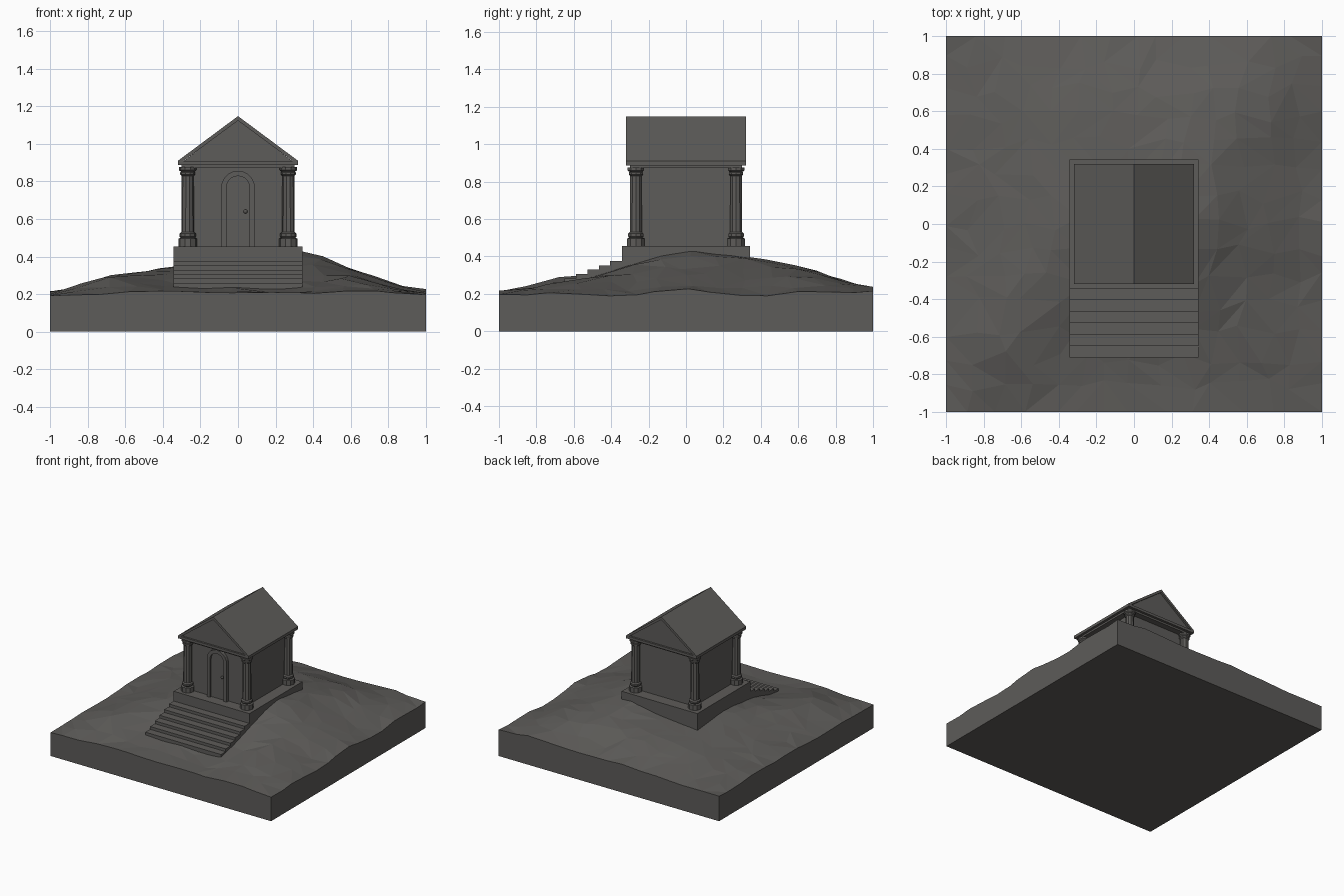
import bpy, bmesh, math, random

if "Cube" in bpy.data.objects:
    bpy.data.objects.remove(bpy.data.objects["Cube"])

random.seed(4)
stone = bpy.data.materials.new("dark grey stone")
stone.diffuse_color = (0.11, 0.106, 0.1, 1)
stone.use_nodes = True
stone.node_tree.nodes["Principled BSDF"].inputs["Base Color"].default_value = stone.diffuse_color


def finish(name, bm):
    bmesh.ops.recalc_face_normals(bm, faces=bm.faces)
    me = bpy.data.meshes.new(name)
    bm.to_mesh(me)
    bm.free()
    me.materials.append(stone)
    ob = bpy.data.objects.new(name, me)
    bpy.context.collection.objects.link(ob)
    return ob


def prism(name, profile, y0, y1):
    """Extrude an (x, z) outline from y0 to y1."""
    bm = bmesh.new()
    f = bm.faces.new([bm.verts.new((x, y0, z)) for x, z in profile])
    ext = bmesh.ops.extrude_face_region(bm, geom=[f])["geom"]
    bmesh.ops.translate(bm, vec=(0, y1 - y0, 0),
                        verts=[g for g in ext if isinstance(g, bmesh.types.BMVert)])
    return finish(name, bm)


def box(name, x0, x1, y0, y1, z0, z1):
    return prism(name, [(x0, z0), (x1, z0), (x1, z1), (x0, z1)], y0, y1)


def arch(half, spring, base, n=10):
    return [(half * math.cos(math.pi * i / n), spring + half * math.sin(math.pi * i / n))
            for i in range(n + 1)] + [(-half, base), (half, base)]


# Hill: coarse control heights (rows front to back), smoothly interpolated
H = [[.195, .205, .215, .21, .205, .215, .195],
     [.20, .29, .24, .235, .24, .26, .20],
     [.20, .30, .32, .30, .345, .285, .19],
     [.21, .28, .35, .35, .43, .31, .225],
     [.21, .27, .32, .35, .40, .30, .19],
     [.21, .25, .29, .32, .33, .30, .215],
     [.20, .21, .22, .23, .22, .235, .21]]


def cubic(p, t):
    a, b, c, d = p
    return b + .5 * t * (c - a + t * (2*a - 5*b + 4*c - d + t * (3*(b - c) + d - a)))


def sample(row, u):
    i = min(int(u), 5)
    return cubic([row[max(0, min(6, i + k))] for k in (-1, 0, 1, 2)], u - i)


def height(x, y):
    return sample([sample(r, (x + 1) * 3) for r in H], (y + 1) * 3)


N = 14
bm = bmesh.new()
top = []
for j in range(N + 1):
    row = []
    for i in range(N + 1):
        x, y = -1 + 2 * i / N, -1 + 2 * j / N
        if 0 < i < N:
            x += random.uniform(-.04, .04)
        if 0 < j < N:
            y += random.uniform(-.04, .04)
        z = height(x, y)
        if max(abs(x), abs(y)) > .5:
            z += random.uniform(-.006, .006)
        row.append(bm.verts.new((x, y, z)))
    top.append(row)
for j in range(N):
    for i in range(N):
        a, b, c, d = top[j][i], top[j][i+1], top[j+1][i+1], top[j+1][i]
        if random.random() < .5:
            a, b, c, d = b, c, d, a
        bm.faces.new((a, b, c))
        bm.faces.new((a, c, d))
# Straight cut sides and flat bottom of the hill
rim = (top[0][:] + [r[N] for r in top[1:]] + top[N][N-1::-1]
       + [top[j][0] for j in range(N - 1, 0, -1)])
low = [bm.verts.new((v.co.x, v.co.y, 0)) for v in rim]
for k in range(len(rim)):
    m = (k + 1) % len(rim)
    bm.faces.new((rim[k], rim[m], low[m], low[k]))
bm.faces.new(low)
finish("hill", bm)

# Podium and stairs
box("podium", -.343, .343, -.343, .343, .15, .455)
for k in range(6):
    box("step", -.343, .343, -.405 - .061 * k, -.34, .15, .375 - .023 * k)

# Walls, frieze and gable
box("walls", -.25, .25, -.25, .25, .45, .88)
box("frieze", -.3, .3, -.3, .3, .872, .89)
box("cornice", -.32, .32, -.32, .32, .887, .908)
prism("gable", [(-.3, .9), (.3, .9), (0, 1.13)], -.305, .305)
for s in (-1, 1):
    prism("roof_slope", [(0, 1.148), (s * .32, .91), (s * .32, .888), (0, 1.124)], -.32, .32)

# Corner columns: faceted lathe profile (radius, height)
P = [(0, .45), (.05, .45), (.05, .495), (.038, .5), (.044, .507), (.044, .522),
     (.034, .53), (.032, .83), (.04, .837), (.04, .848), (.036, .852),
     (.046, .86), (.046, .876), (0, .876)]
for sx in (-1, 1):
    for sy in (-1, 1):
        bm = bmesh.new()
        vs = [bm.verts.new((r, 0, z)) for r, z in P]
        es = [bm.edges.new(e) for e in zip(vs, vs[1:])]
        bmesh.ops.spin(bm, geom=vs + es, cent=(0, 0, 0), axis=(0, 0, 1),
                       angle=2 * math.pi, steps=10, use_merge=True)
        bmesh.ops.remove_doubles(bm, verts=bm.verts, dist=1e-4)
        col = finish("column", bm)
        col.location = (sx * .268, sy * .268, 0)

# Arched doorway: raised frame around a door panel, with a knob
outer, inner = arch(.09, .767, .455), arch(.062, .767, .455)
bm = bmesh.new()
rings = [[bm.verts.new((x, y, z)) for x, z in o]
         for o, y in ((outer, -.245), (outer, -.275), (inner, -.275), (inner, -.245))]
n = len(outer)
order = [n - 1] + list(range(n - 1))  # right foot, over the arch, left foot
for r, q in zip(rings, rings[1:]):
    for a, b in zip(order, order[1:]):
        bm.faces.new((r[a], r[b], q[b], q[a]))
finish("door_frame", bm)
prism("door", inner, -.258, -.245)
bm = bmesh.new()
bmesh.ops.create_uvsphere(bm, u_segments=10, v_segments=6, radius=.011)
knob = finish("door_knob", bm)
knob.location = (.04, -.264, .64)
